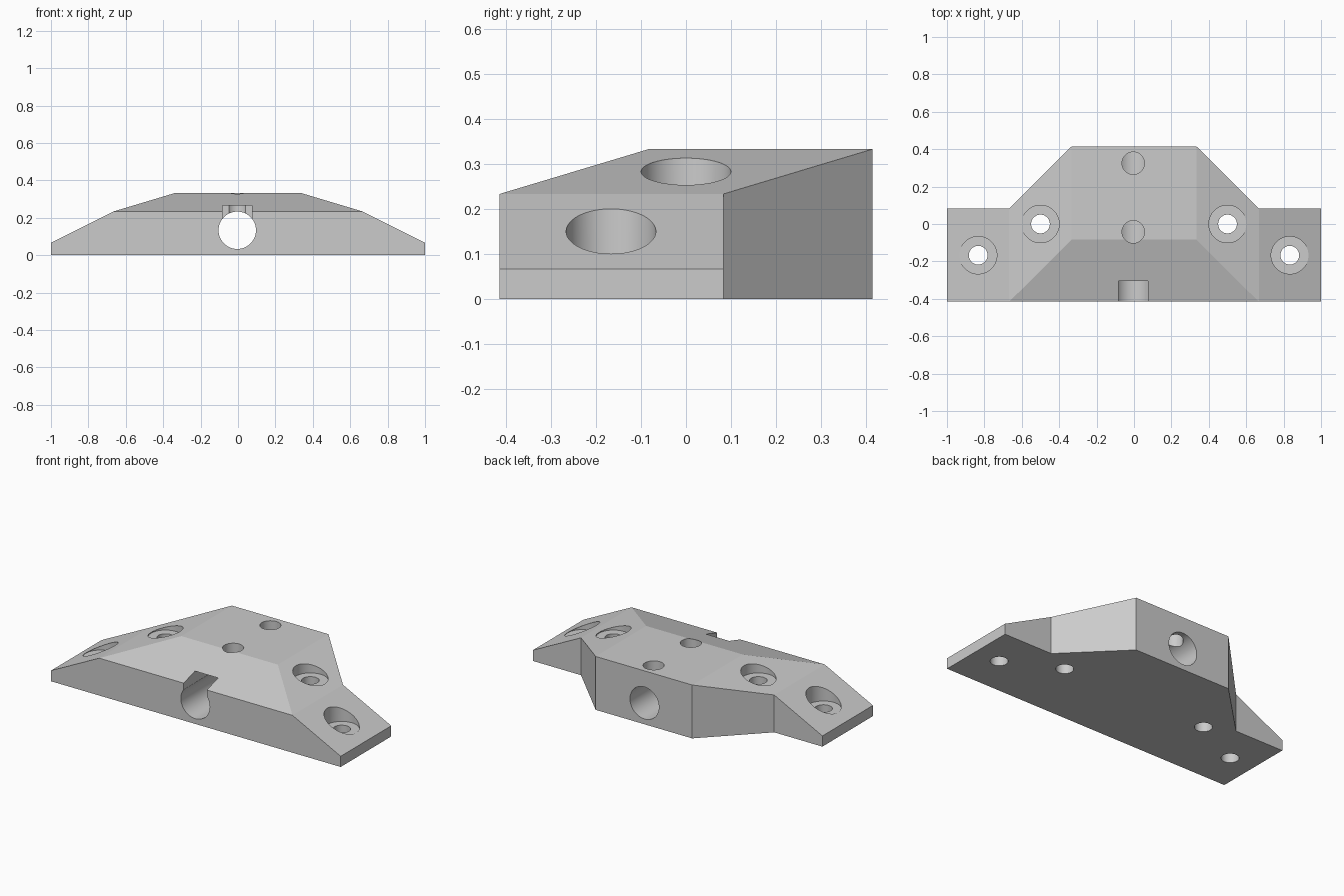
import bpy, bmesh
from math import radians
from mathutils import Matrix, Vector

cube = bpy.data.objects.get("Cube")
if cube:
    bpy.data.objects.remove(cube, do_unlink=True)

grey = bpy.data.materials.new("plain grey")
grey.use_nodes = True
grey.diffuse_color = (0.6, 0.6, 0.6, 1)
grey.node_tree.nodes["Principled BSDF"].inputs["Base Color"].default_value = (0.6, 0.6, 0.6, 1)


def make_object(name, bm):
    bmesh.ops.recalc_face_normals(bm, faces=bm.faces)
    mesh = bpy.data.meshes.new(name)
    bm.to_mesh(mesh)
    bm.free()
    mesh.materials.append(grey)
    obj = bpy.data.objects.new(name, mesh)
    bpy.context.collection.objects.link(obj)
    return obj


# Faceted body: half outline with roof heights, mirrored into a full loop
FRONT, BACK, WING, SHOULDER, TOP = -0.4155, 0.4155, 0.0667, 0.2333, 0.3333
half = [(0.667, FRONT, SHOULDER), (1, FRONT, WING), (1, 0.083, WING),
        (0.667, 0.083, SHOULDER), (0.333, BACK, TOP)]
outline = half + [(-x, y, z) for x, y, z in reversed(half)]
bm = bmesh.new()
roof = [bm.verts.new(p) for p in outline]
base = [bm.verts.new((x, y, 0)) for x, y, z in outline]
ridge = [bm.verts.new((s * 0.333, -0.083, TOP)) for s in (1, -1)]
count = len(outline)
for i in range(count):
    j = (i + 1) % count
    bm.faces.new((base[i], base[j], roof[j], roof[i]))
bm.faces.new(base)
left, right = roof[:5], roof[:4:-1]
for side, peak in ((left, ridge[0]), (right, ridge[1])):
    shoulder_front, tip_front, tip_back, shoulder_back, crest = side
    bm.faces.new((shoulder_front, tip_front, tip_back, shoulder_back))
    bm.faces.new((shoulder_front, shoulder_back, crest, peak))
bm.faces.new((ridge[0], left[4], right[4], ridge[1]))
bm.faces.new((left[0], ridge[0], ridge[1], right[0]))
bmesh.ops.recalc_face_normals(bm, faces=bm.faces)
bmesh.ops.dissolve_limit(bm, angle_limit=radians(1), verts=bm.verts, edges=bm.edges)
body = make_object("mounting_block", bm)


def cut(cutter):
    cutter.hide_render = True
    mod = body.modifiers.new(cutter.name, 'BOOLEAN')
    mod.operation = 'DIFFERENCE'
    mod.solver = 'EXACT'
    mod.object = cutter
    bpy.context.view_layer.objects.active = body
    bpy.ops.object.modifier_apply(modifier=mod.name)
    bpy.data.objects.remove(cutter, do_unlink=True)


def drill(name, start, end, radius):
    start, end = Vector(start), Vector(end)
    axis = end - start
    turn = axis.to_track_quat('Z', 'Y').to_matrix().to_4x4()
    bm = bmesh.new()
    bmesh.ops.create_cone(bm, cap_ends=True, segments=64, radius1=radius, radius2=radius,
                          depth=axis.length,
                          matrix=Matrix.Translation((start + end) / 2) @ turn)
    cut(make_object(name, bm))


# Counterbored screw holes, two on each side
for side in (1, -1):
    for x, y, floor in ((0.833, -0.167, 0.098), (0.5, 0, 0.248)):
        drill("counterbore", (side * x, y, floor), (side * x, y, 1), 0.1)
        drill("screw_hole", (side * x, y, -1), (side * x, y, 1), 0.05)

# Bore from front to back, with two set screw holes above it
MID = -0.004
drill("bore", (MID, -1, 0.133), (MID, 1, 0.133), 0.1)
for y in (-0.042, 0.325):
    drill("set_screw_hole", (MID, y, 0.14), (MID, y, 1), 0.06)

# Square keyway over the front of the bore
bm = bmesh.new()
bmesh.ops.create_cube(bm, size=1, matrix=Matrix.Translation((MID, -0.4, 0.2))
                      @ Matrix.Diagonal((0.16, 0.8, 0.133, 1)))
cut(make_object("keyway", bm))

# Smooth holes, crisp facets
bpy.ops.object.select_all(action='DESELECT')
body.select_set(True)
bpy.context.view_layer.objects.active = body
bpy.ops.object.shade_smooth_by_angle(angle=radians(8))
